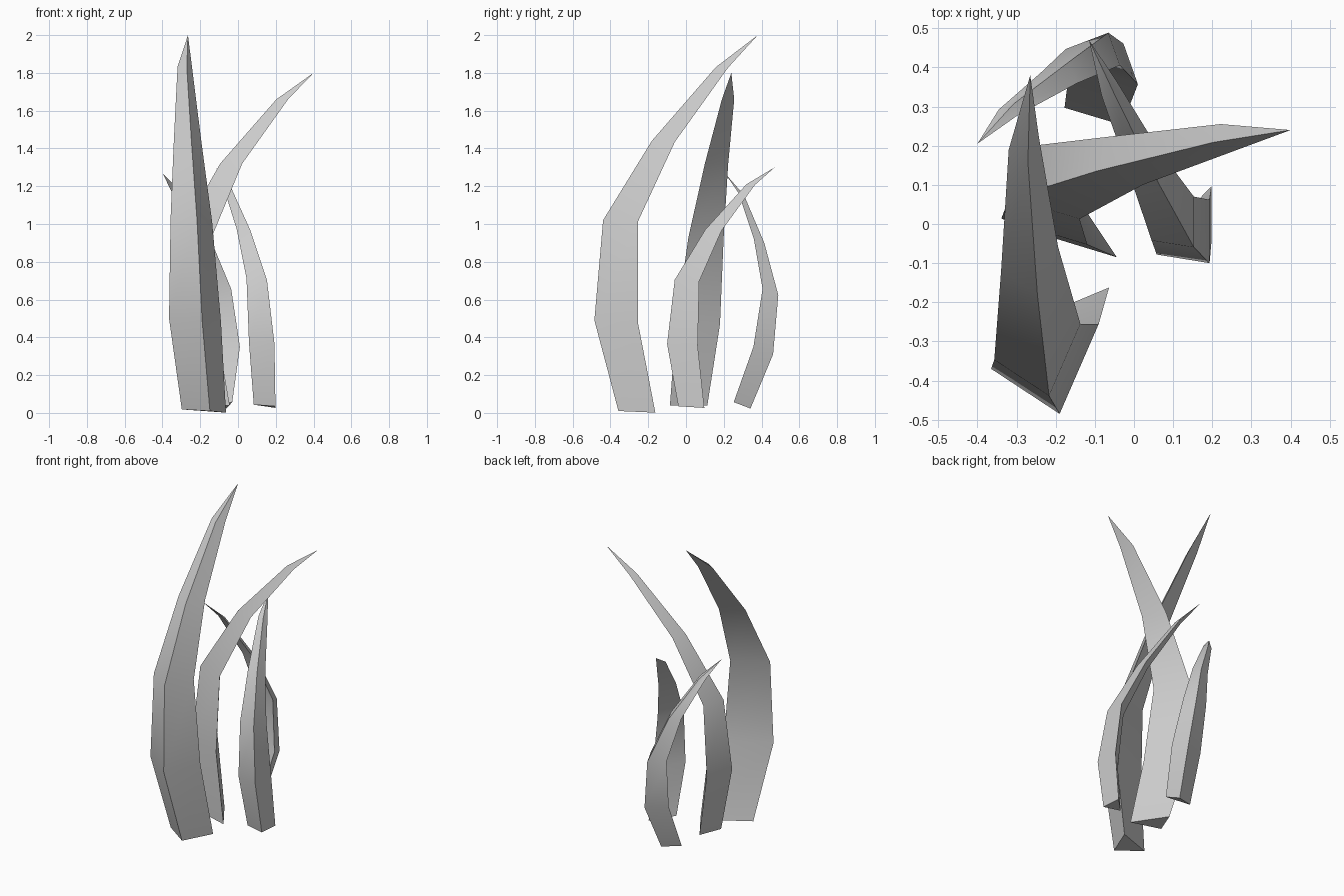
import bpy
import bmesh
from math import radians
from mathutils import Vector

cube = bpy.data.objects.get("Cube")
if cube:
    bpy.data.objects.remove(cube, do_unlink=True)

# One plain grey for every spike
grey = bpy.data.materials.new("plain_grey")
grey.use_nodes = True
colour = (0.6, 0.6, 0.6, 1)
grey.diffuse_color = colour
shader = next(n for n in grey.node_tree.nodes if n.type == "BSDF_PRINCIPLED")
shader.inputs["Base Color"].default_value = colour

# Shared thickness profile from the root to the last ring below the tip
TAPER = (0.85, 1, 0.8, 0.53, 0.28)


def make_spike(name, section, path):
    """Sweep a tapering three-sided section along a path to a sharp tip."""
    bm = bmesh.new()
    rings = []
    for centre, scale in zip(path, TAPER):
        rings.append([bm.verts.new(Vector(centre) + Vector(corner) * scale)
                      for corner in section])
    tip = bm.verts.new(path[-1])
    count = len(section)
    for lower, upper in zip(rings, rings[1:]):
        for i in range(count):
            j = (i + 1) % count
            bm.faces.new((lower[i], lower[j], upper[j], upper[i]))
    for i in range(count):
        bm.faces.new((rings[-1][i], rings[-1][(i + 1) % count], tip))
    bm.faces.new(list(reversed(rings[0])))
    bmesh.ops.recalc_face_normals(bm, faces=bm.faces)

    mesh = bpy.data.meshes.new(name)
    bm.to_mesh(mesh)
    bm.free()
    mesh.materials.append(grey)
    spike = bpy.data.objects.new(name, mesh)
    bpy.context.collection.objects.link(spike)

    # Smooth along the length, crisp along the three ridges
    bpy.ops.object.select_all(action="DESELECT")
    spike.select_set(True)
    bpy.context.view_layer.objects.active = spike
    bpy.ops.object.shade_smooth_by_angle(angle=radians(40))
    return spike


# Tallest spike, curving backwards
make_spike("tall_front_spike",
           [(-.15, 0, .01), (.025, -.115, 0), (.125, .115, -.01)],
           [(-.17, -.26, .01), (-.215, -.37, .49), (-.237, -.347, 1.02),
            (-.26, -.12, 1.44), (-.278, .19, 1.83), (-.265, .38, 2)])

# Second spike, sweeping towards the left
make_spike("middle_spike",
           [(-.095, -.033, 0), (.125, -.1, 0), (-.03, .133, 0)],
           [(-.15, 0, .04), (-.244, .047, .47), (-.239, .093, .93),
            (-.044, .153, 1.32), (.23, .218, 1.66), (.4, .24, 1.8)])

# Short spike on the left, curving backwards
make_spike("short_left_spike",
           [(-.09, -.04, .01), (.045, -.062, 0), (.045, .1, -.01)],
           [(.16, .012, .035), (.148, -.038, .365), (.117, -.01, .705),
            (.04, .135, .97), (-.057, .337, 1.21), (-.115, .47, 1.3)])

# Short spike at the back, curving towards the right
make_spike("short_back_spike",
           [(.07, -.052, .02), (.033, .052, -.02), (-.103, 0, 0)],
           [(-.09, .297, .04), (-.06, .409, .33), (-.092, .447, .64),
            (-.183, .387, .91), (-.317, .292, 1.16), (-.4, .205, 1.27)])
